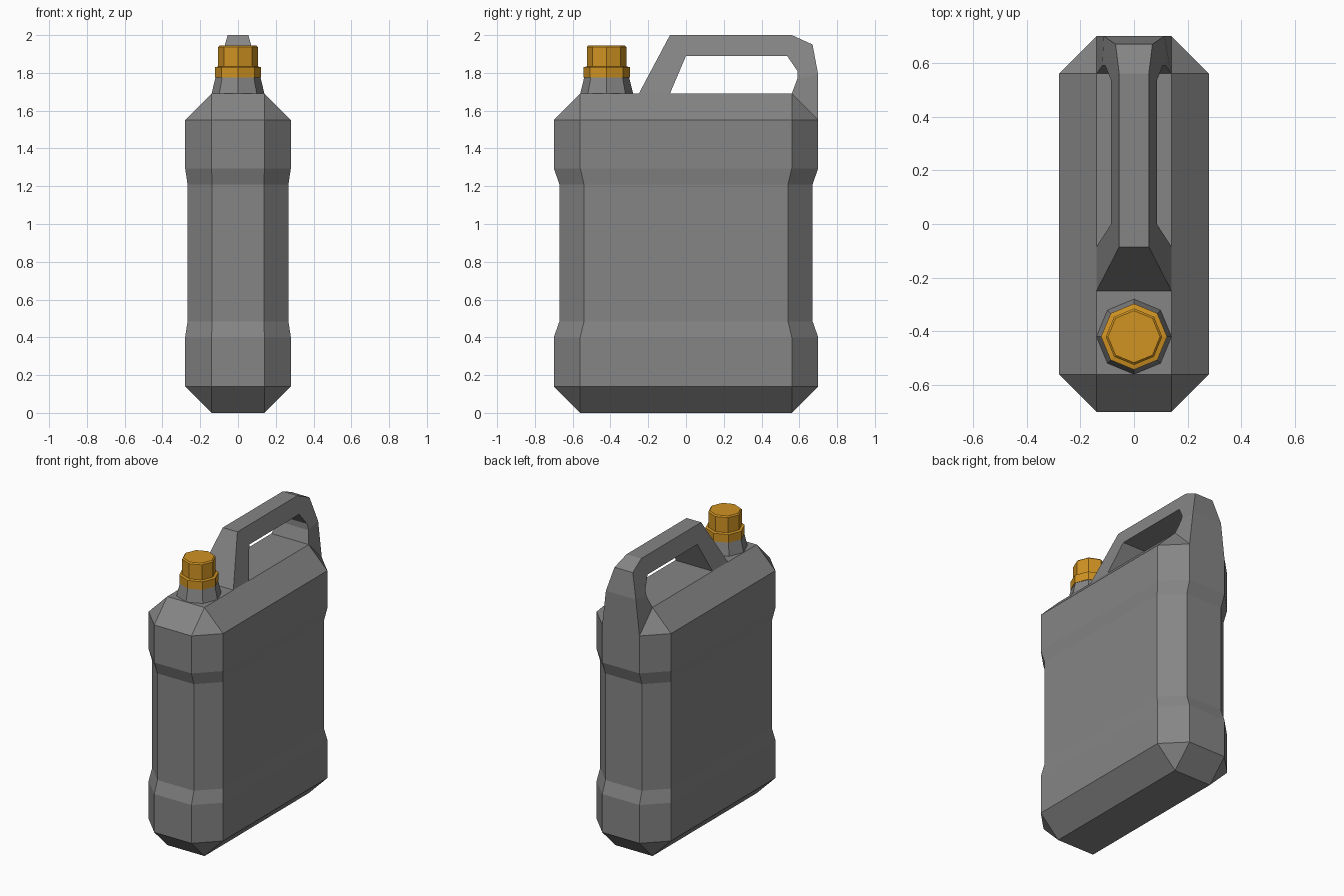
import bpy, bmesh, math

if "Cube" in bpy.data.objects:
    bpy.data.objects.remove(bpy.data.objects["Cube"])


def material(name, rgb):
    m = bpy.data.materials.new(name)
    m.diffuse_color = (*rgb, 1)
    m.use_nodes = True
    m.node_tree.nodes["Principled BSDF"].inputs["Base Color"].default_value = m.diffuse_color
    return m


grey = material("grey plastic", (0.235, 0.235, 0.235))
amber = material("amber plastic", (0.63, 0.29, 0.016))


def loft(name, rings, mat, caps=True):
    """Skin a list of equal-length closed rings, ends optionally capped."""
    bm = bmesh.new()
    rows = [[bm.verts.new(p) for p in r] for r in rings]
    n = len(rows[0])
    for a, b in zip(rows, rows[1:]):
        for i in range(n):
            j = (i + 1) % n
            bm.faces.new((a[i], a[j], b[j], b[i]))
    if caps:
        bm.faces.new(rows[0][::-1])
        bm.faces.new(rows[-1])
    bmesh.ops.remove_doubles(bm, verts=bm.verts, dist=1e-4)
    bmesh.ops.recalc_face_normals(bm, faces=bm.faces)
    me = bpy.data.meshes.new(name)
    bm.to_mesh(me)
    bm.free()
    me.materials.append(mat)
    ob = bpy.data.objects.new(name, me)
    bpy.context.collection.objects.link(ob)
    return ob


def chamfered(hx, hy, c, z):
    """Rectangle with its four corners cut by c."""
    return [(hx, -hy + c, z), (hx, hy - c, z), (hx - c, hy, z), (-hx + c, hy, z),
            (-hx, hy - c, z), (-hx, -hy + c, z), (-hx + c, -hy, z), (hx - c, -hy, z)]


def octagon(r, z):
    return [(r * math.cos(i * math.pi / 4), -0.42 + r * math.sin(i * math.pi / 4), z)
            for i in range(8)]


# Tank body with recessed waist; end rings have zero chamfer (corners merge)
loft("tank_body", [chamfered(*r) for r in (
    (0.14, 0.56, 0, 0), (0.28, 0.70, 0.14, 0.14), (0.28, 0.70, 0.14, 0.40),
    (0.267, 0.67, 0.13, 0.485), (0.267, 0.67, 0.13, 1.21),
    (0.28, 0.70, 0.14, 1.295), (0.28, 0.70, 0.14, 1.55), (0.14, 0.56, 0, 1.69))], grey)

# Neck and stepped screw cap
loft("neck", [octagon(0.14, 1.69), octagon(0.118, 1.78)], grey)
loft("cap", [octagon(*r) for r in (
    (0.123, 1.775), (0.123, 1.83), (0.105, 1.834), (0.105, 1.937), (0.097, 1.945))], amber)


# Handle: outer and inner side-profile points, narrowing towards the top
def half_width(z):
    return min(0.14, 0.14 - (z - 1.69) * 0.085 / 0.31)


profile = [((-0.25, 1.69), (-0.085, 1.69)), ((-0.085, 2.0), (0.0, 1.89)),
           ((0.56, 2.0), (0.535, 1.89)), ((0.67, 1.95), (0.59, 1.81)),
           ((0.70, 1.79), (0.59, 1.77)), ((0.70, 1.55), (0.56, 1.69))]
sections = []
for (yo, zo), (yi, zi) in profile:
    wo, wi = half_width(zo), half_width(zi)
    sections.append([(-wo, yo, zo), (wo, yo, zo), (wi, yi, zi), (-wi, yi, zi)])
loft("handle", sections, grey, caps=False)
